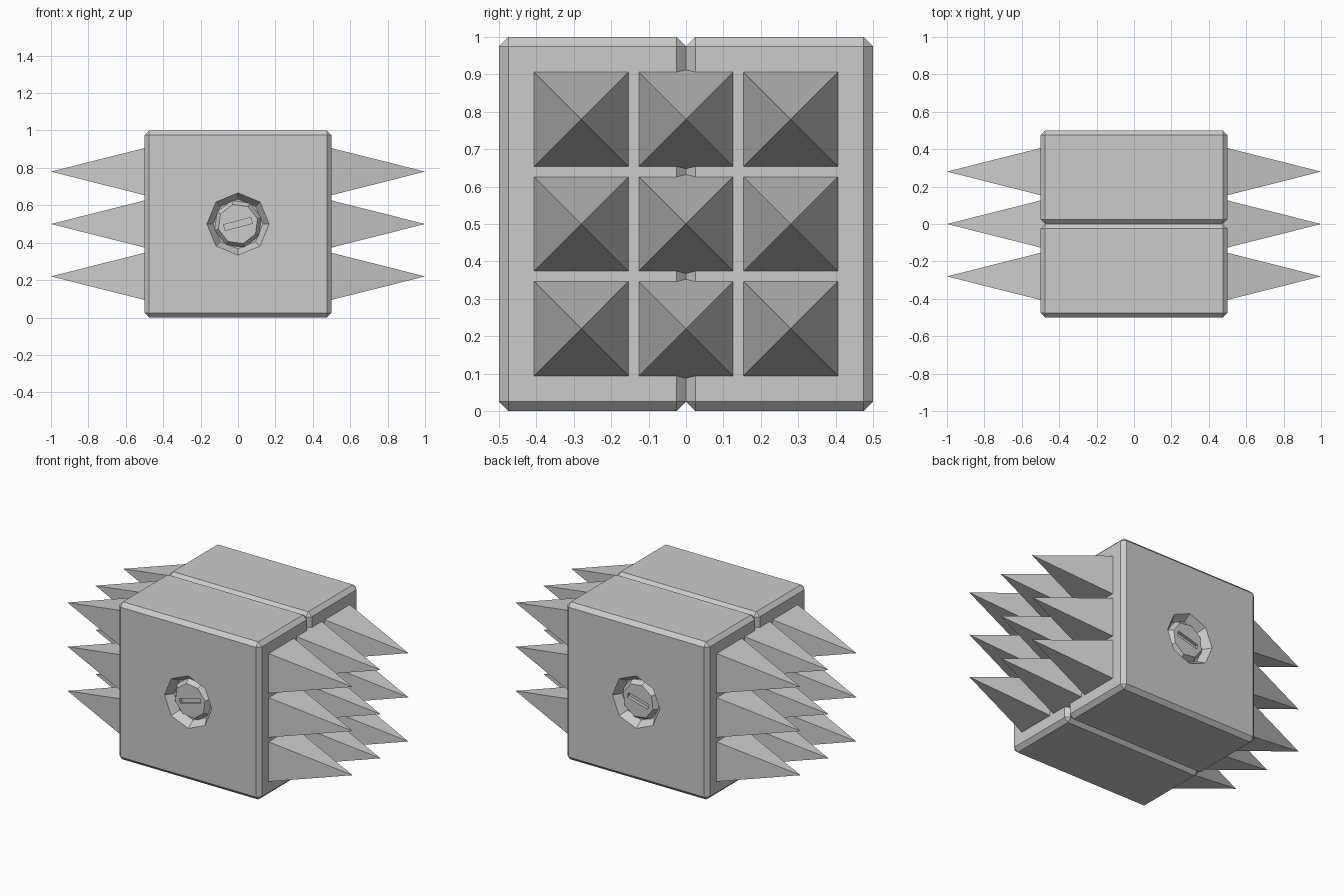
import bpy, bmesh
from math import pi, radians
from mathutils import Matrix

if "Cube" in bpy.data.objects:
    bpy.data.objects.remove(bpy.data.objects["Cube"])


def make_object(name, bm):
    mesh = bpy.data.meshes.new(name)
    bm.to_mesh(mesh)
    bm.free()
    obj = bpy.data.objects.new(name, mesh)
    bpy.context.collection.objects.link(obj)
    return obj


def box(name, size, loc, rot_y=0.0, bevel=0.0):
    bm = bmesh.new()
    bmesh.ops.create_cube(bm, size=1, matrix=Matrix.Diagonal((*size, 1)))
    if bevel:
        bmesh.ops.bevel(bm, geom=bm.edges[:], offset=bevel, segments=1,
                        profile=0.5, affect='EDGES')
    bm.transform(Matrix.Translation(loc) @ Matrix.Rotation(rot_y, 4, 'Y'))
    return make_object(name, bm)


def frustum(name, r_in, r_out, y_in, y_out, side, spin=0.0):
    """Eight-sided frustum along y; y_in is its deeper end."""
    bm = bmesh.new()
    bmesh.ops.create_cone(bm, cap_ends=True, segments=8, radius1=r_in,
                          radius2=r_out, depth=abs(y_out - y_in))
    bm.transform(Matrix.Translation((0, side * (y_in + y_out) / 2, 0.5))
                 @ Matrix.Rotation(spin, 4, 'Y')
                 @ Matrix.Rotation(-side * pi / 2, 4, 'X'))
    return make_object(name, bm)


def cut(target, cutter):
    mod = target.modifiers.new("cut", 'BOOLEAN')
    mod.operation = 'DIFFERENCE'
    mod.solver = 'EXACT'
    mod.object = cutter
    cutter.hide_render = True
    cutter.hide_set(True)


# Front and back slabs, each with a recessed slotted screw
for side, label in ((-1, "front"), (1, "back")):
    slab = box(label + "_slab", (1, 0.5, 1), (0, side * 0.25, 0.5), bevel=0.025)
    tilt = radians(side * 15 if side < 0 else -15)
    recess = frustum(label + "_recess_cutter", 0.133, 0.2, 0.45, 0.55, side)
    cut(slab, recess)
    head = frustum(label + "_screw_head", 0.133, 0.108, 0.445, 0.48, side, tilt)
    slot = box(label + "_slot_cutter", (0.15, 0.04, 0.032),
               (0, side * 0.48, 0.5), tilt)
    cut(head, slot)

# Three by three pyramid spikes on each end, sunk a little into the slabs
root, tip, half = 0.46, 1.0, 0.126
root_half = half * (tip - root) / (tip - 0.5)
for side, label in ((-1, "left"), (1, "right")):
    bm = bmesh.new()
    for i in range(3):
        for j in range(3):
            y, z = (i - 1) * 0.28, 0.5 + (j - 1) * 0.28
            base = [bm.verts.new((side * root, y + a * root_half, z + b * root_half))
                    for a, b in ((-1, -1), (1, -1), (1, 1), (-1, 1))]
            apex = bm.verts.new((side * tip, y, z))
            bm.faces.new(base)
            for k in range(4):
                bm.faces.new((base[k], base[(k + 1) % 4], apex))
    bmesh.ops.recalc_face_normals(bm, faces=bm.faces[:])
    make_object(label + "_spikes", bm)
